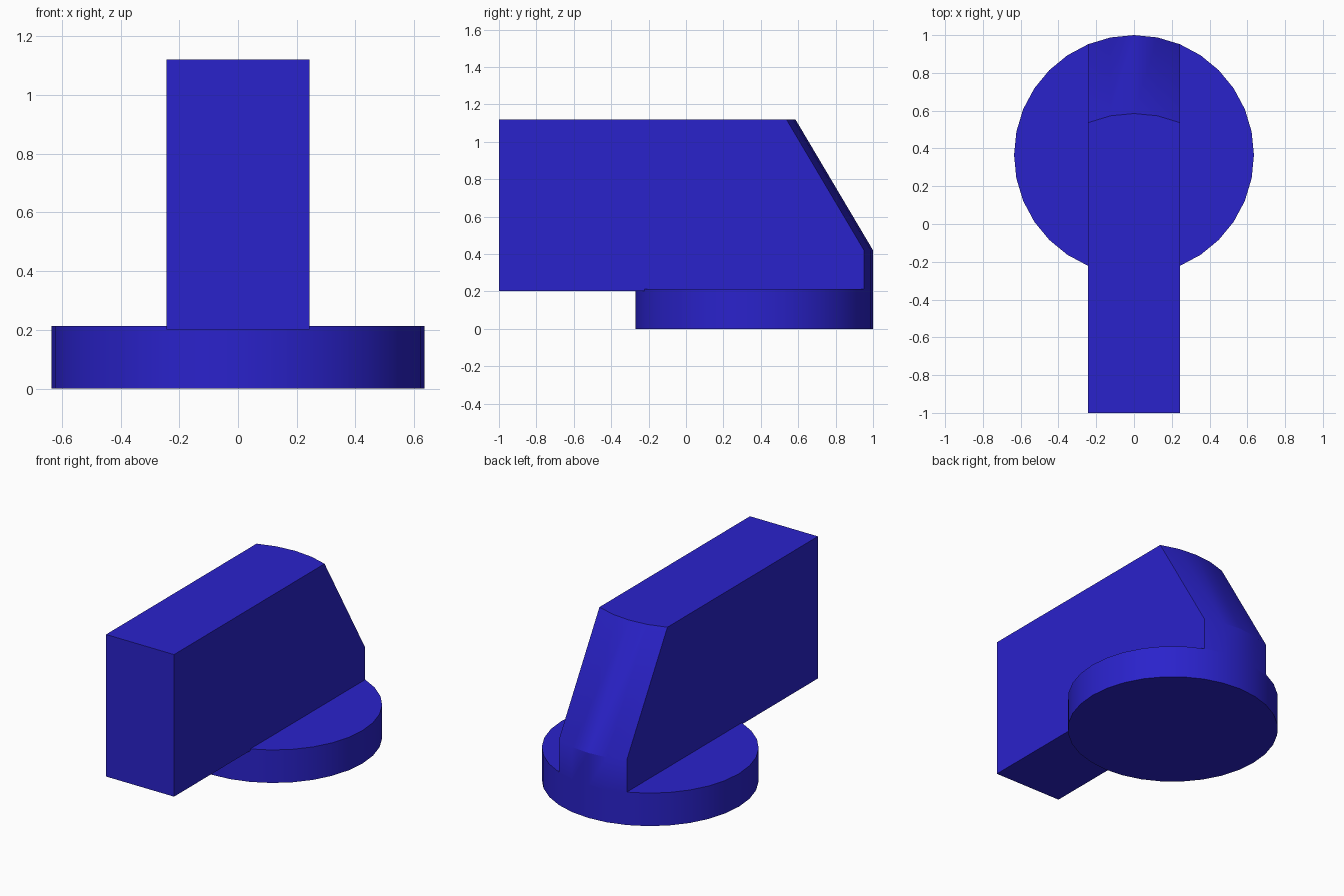
import bpy, bmesh, math

if "Cube" in bpy.data.objects:
    bpy.data.objects.remove(bpy.data.objects["Cube"])

R, CY, SIDES = 0.635, 0.365, 32

blue = bpy.data.materials.new("blue")
blue.diffuse_color = (0.023, 0.016, 0.60, 1)
blue.use_nodes = True
blue.node_tree.nodes["Principled BSDF"].inputs["Base Color"].default_value = blue.diffuse_color


def finish(obj):
    obj.data.materials.append(blue)
    bpy.ops.object.select_all(action='DESELECT')
    obj.select_set(True)
    bpy.context.view_layer.objects.active = obj
    bpy.ops.object.shade_smooth_by_angle(angle=math.radians(30))


def loft(name, rings):
    """Closed solid through a stack of matching counter-clockwise rings."""
    bm = bmesh.new()
    loops = [[bm.verts.new(p) for p in ring] for ring in rings]
    n = len(loops[0])
    for a, b in zip(loops, loops[1:]):
        for i in range(n):
            j = (i + 1) % n
            bm.faces.new((a[i], a[j], b[j], b[i]))
    bm.faces.new(loops[0][::-1])
    bm.faces.new(loops[-1])
    mesh = bpy.data.meshes.new(name)
    bm.to_mesh(mesh)
    bm.free()
    obj = bpy.data.objects.new(name, mesh)
    bpy.context.collection.objects.link(obj)
    finish(obj)


def rim(i):
    a = 2 * math.pi * i / SIDES
    return R * math.cos(a), CY + R * math.sin(a)


# round base disc
loft("base_disc", [[(*rim(i), z) for i in range(SIDES)] for z in (0, 0.213)])

# upright lever: rounded back follows the disc rim, then slopes forward
arc = [rim(i) for i in range(6, 11)]
half = arc[0][0]


def lever_ring(z, shift):
    return ([(-half, -1, z), (half, -1, z)] +
            [(x, y - shift, z) for x, y in arc])


loft("lever", [lever_ring(0.202, 0), lever_ring(0.42, 0),
               lever_ring(1.12, 0.415)])
